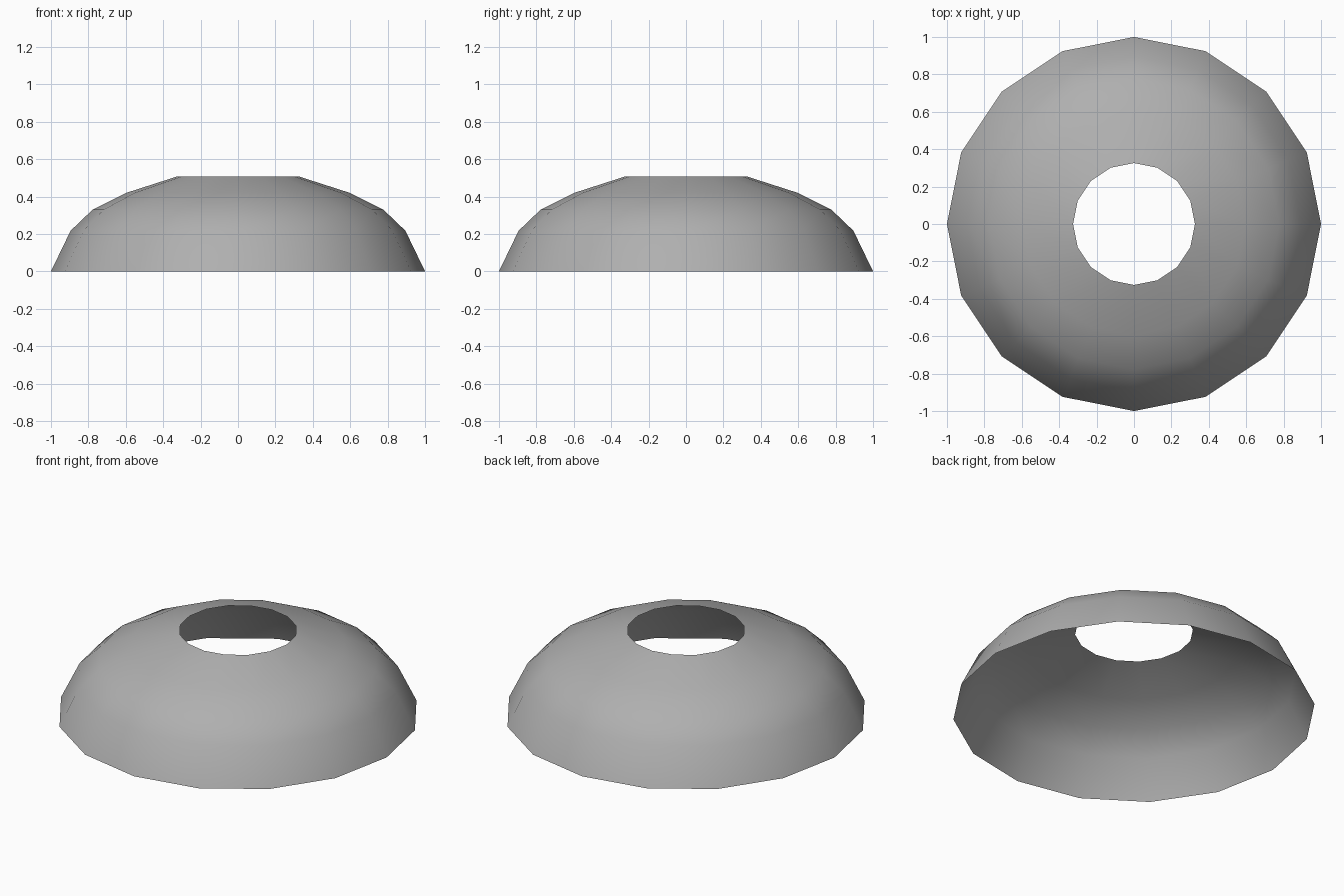
import bpy, bmesh, math

if "Cube" in bpy.data.objects:
    bpy.data.objects.remove(bpy.data.objects["Cube"])

SIDES = 16
# Dome profile: (radius, height) from bottom rim to top opening
PROFILE = [(1.0, 0.0), (0.895, 0.217), (0.777, 0.33), (0.596, 0.42), (0.326, 0.507)]

# Open dome shell, lathed around z
bm = bmesh.new()
rings = []
for r, z in PROFILE:
    rings.append([bm.verts.new((r * math.cos(2 * math.pi * i / SIDES),
                                r * math.sin(2 * math.pi * i / SIDES), z))
                  for i in range(SIDES)])
for low, high in zip(rings, rings[1:]):
    for i in range(SIDES):
        j = (i + 1) % SIDES
        face = bm.faces.new((low[i], low[j], high[j], high[i]))
        face.smooth = True

mesh = bpy.data.meshes.new("dome_shell")
bm.to_mesh(mesh)
bm.free()
dome = bpy.data.objects.new("dome_shell", mesh)
bpy.context.collection.objects.link(dome)

# Mid-grey finish
grey = bpy.data.materials.new("mid_grey")
grey.diffuse_color = (0.43, 0.43, 0.43, 1.0)
grey.use_nodes = True
grey.node_tree.nodes["Principled BSDF"].inputs["Base Color"].default_value = grey.diffuse_color
mesh.materials.append(grey)
